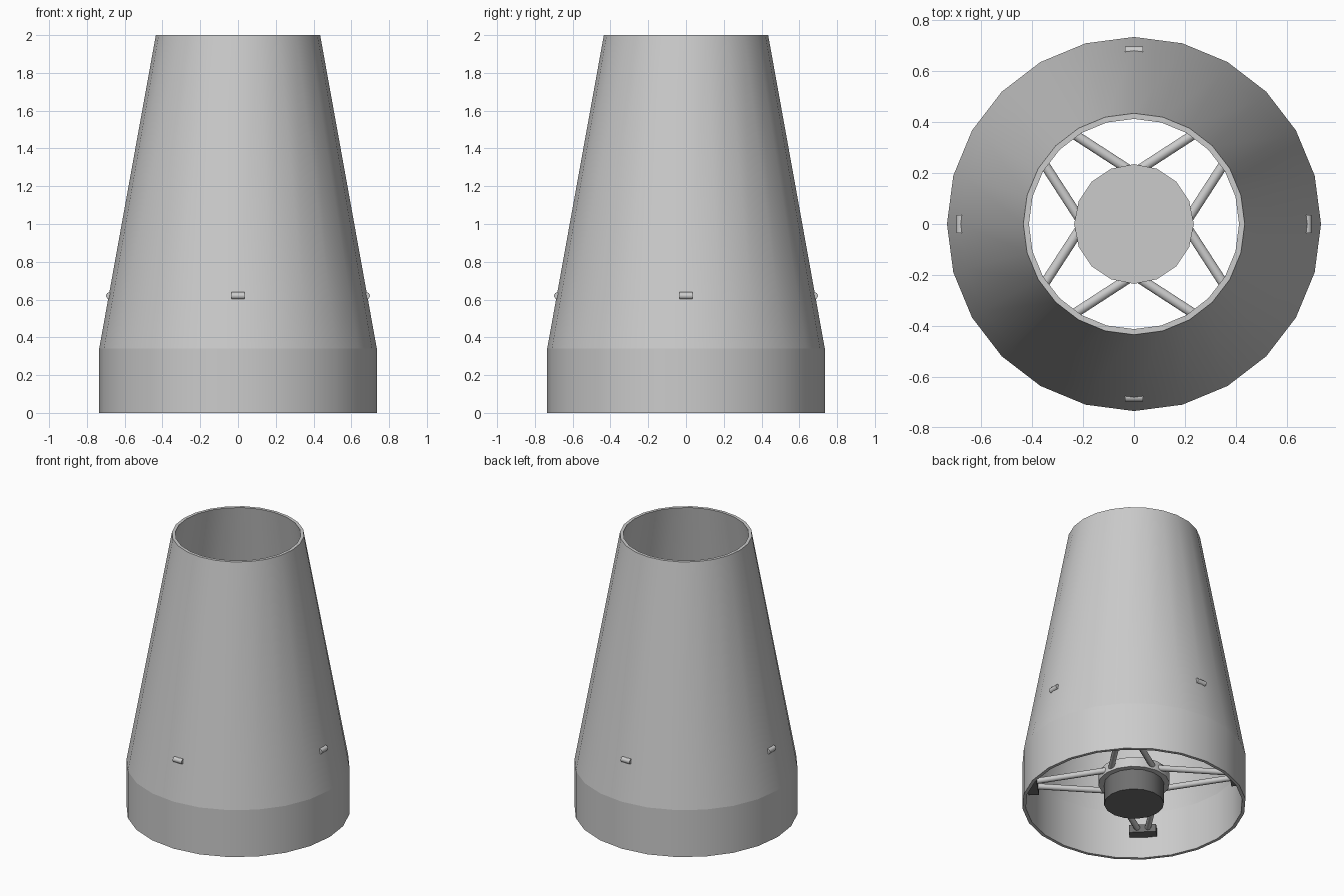
import bpy, bmesh, math
from mathutils import Vector, Matrix

if "Cube" in bpy.data.objects:
    bpy.data.objects.remove(bpy.data.objects["Cube"])


def material(name, v):
    m = bpy.data.materials.new(name)
    m.diffuse_color = (v, v, v, 1)
    m.use_nodes = True
    m.node_tree.nodes["Principled BSDF"].inputs["Base Color"].default_value = m.diffuse_color
    return m


grey = material("light_grey", 0.6)
dark = material("dark_grey", 0.16)


def finish(name, bm, angle=30, mat=grey):
    """Turn a bmesh into an object with smooth sides and sharp edges."""
    bmesh.ops.recalc_face_normals(bm, faces=bm.faces)
    for f in bm.faces:
        f.smooth = True
    for e in bm.edges:
        if len(e.link_faces) == 2 and e.calc_face_angle(0) > math.radians(angle):
            e.smooth = False
    me = bpy.data.meshes.new(name)
    bm.to_mesh(me)
    bm.free()
    me.materials.append(mat)
    ob = bpy.data.objects.new(name, me)
    bpy.context.collection.objects.link(ob)
    return ob


def revolve(name, profile, sides, sharp_z=None, closed=True, mat=grey):
    """Spin an (r, z) profile around z; open profiles get capped ends."""
    bm = bmesh.new()
    rings = []
    for r, z in profile:
        rings.append([bm.verts.new((r * math.cos(a), r * math.sin(a), z))
                      for a in (2 * math.pi * i / sides for i in range(sides))])
    n = len(rings)
    for k in range(n if closed else n - 1):
        a, b = rings[k], rings[(k + 1) % n]
        for i in range(sides):
            j = (i + 1) % sides
            bm.faces.new((a[i], a[j], b[j], b[i]))
    if not closed:
        bm.faces.new(rings[0])
        bm.faces.new(rings[-1])
    # crease where the skirt meets the cone
    if sharp_z is not None:
        for e in bm.edges:
            if all(abs(v.co.z - sharp_z) < 1e-4 for v in e.verts):
                e.smooth = False
    return finish(name, bm, mat=mat)


def rod(name, p, q, radius, sides):
    p, q = Vector(p), Vector(q)
    d = q - p
    m = Matrix.Translation((p + q) / 2) @ d.to_track_quat('Z', 'Y').to_matrix().to_4x4()
    bm = bmesh.new()
    bmesh.ops.create_cone(bm, cap_ends=True, segments=sides, radius1=radius,
                          radius2=radius, depth=d.length, matrix=m)
    return finish(name, bm, 50)


# Outer shell: skirt with the start of the cone, then the long upper cone
T = 0.022
SKIRT, SEAM, TOP = 0.34, 0.62, 2.0
R0, R1 = 0.735, 0.435
RS = R0 + (R1 - R0) * (SEAM - SKIRT) / (TOP - SKIRT)
revolve("lower_shell", [(R0, 0), (R0, SKIRT), (RS, SEAM),
                        (RS - T, SEAM), (R0 - T, SKIRT), (R0 - T, 0)], 24, SKIRT)
revolve("upper_cone", [(RS, SEAM), (R1, TOP), (R1 - T, TOP), (RS - T, SEAM)], 24)

# Dark central hub below a wider light flange
revolve("hub", [(0.197, 0), (0.197, 0.16)], 16, closed=False, mat=dark)
revolve("hub_flange", [(0.235, 0.15), (0.235, 0.22)], 16, closed=False)

for k in range(4):
    a = k * math.pi / 2
    turn = Matrix.Rotation(a, 4, 'Z')
    # Small round lugs on the outside of the cone
    rod(f"lug_{k}", turn @ Vector((0.68, -0.035, SEAM)),
        turn @ Vector((0.68, 0.035, SEAM)), 0.019, 10)
    # Pair of struts from the hub to the two neighbouring brackets
    for s in (-1, 1):
        rod(f"strut_{k}_{s}", turn @ Vector((0.213, 0.02 * s, 0.185)),
            turn @ Vector((0.495, 0.455 * s, 0.185)), 0.02, 10)
    # Dark bracket on the inner wall
    bm = bmesh.new()
    bmesh.ops.create_cube(bm, size=1, matrix=Matrix.Rotation(a + math.pi / 4, 4, 'Z')
                          @ Matrix.Translation((0.672, 0, 0.18))
                          @ Matrix.Diagonal((0.075, 0.18, 0.055, 1)))
    finish(f"bracket_{k}", bm, mat=dark)
